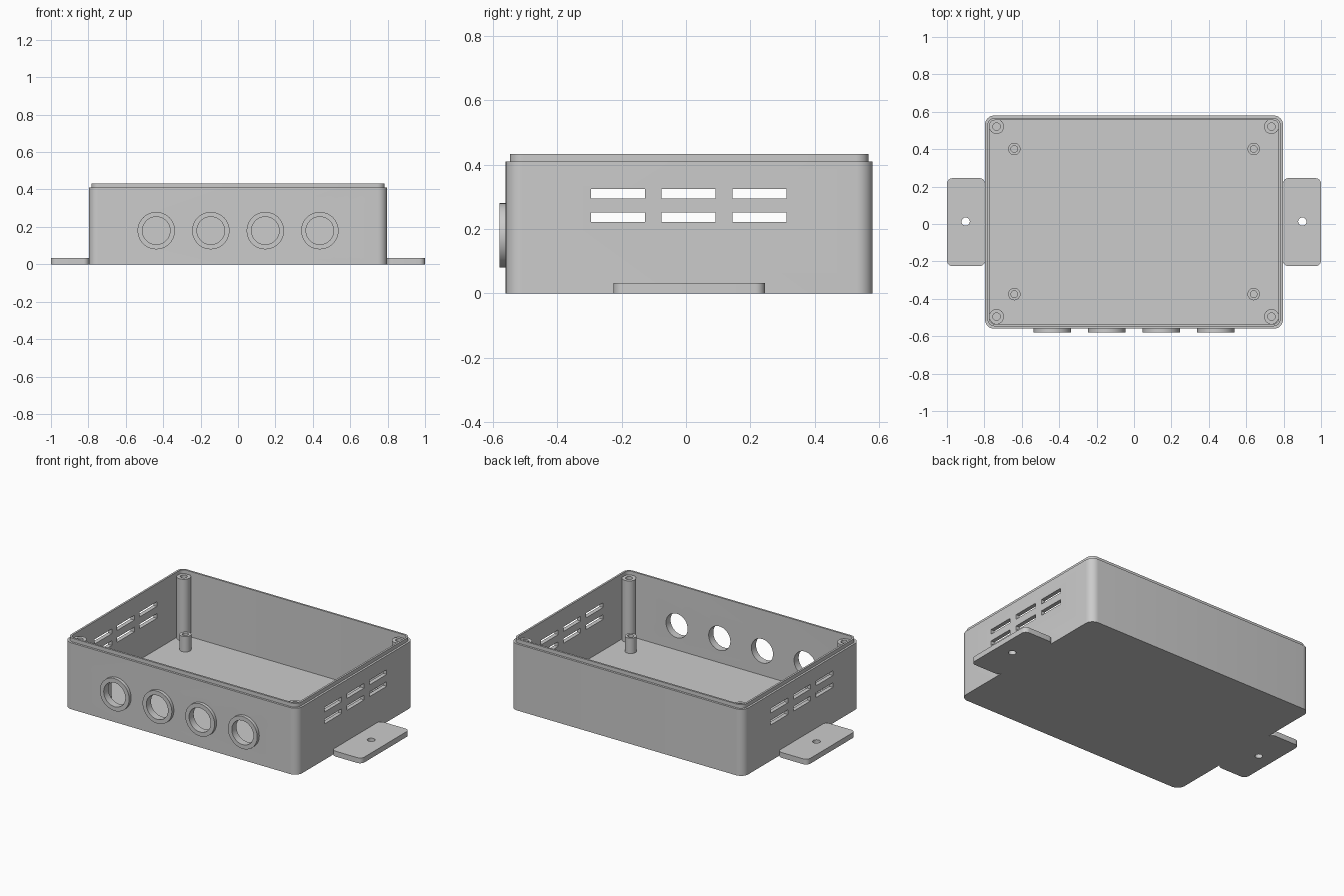
import bpy, bmesh
from math import sin, cos, pi, radians

if "Cube" in bpy.data.objects:
    bpy.data.objects.remove(bpy.data.objects["Cube"])

grey = bpy.data.materials.new("light grey plastic")
grey.use_nodes = True
colour = (0.6, 0.6, 0.6, 1)
grey.diffuse_color = colour
grey.node_tree.nodes["Principled BSDF"].inputs["Base Color"].default_value = colour

MID_Y = 0.01      # centre of the tray body
FLOOR = 0.03
STEP = 0.41       # height where the wall steps in to the lip


def loft(name, rings, loc, rot=(0, 0, 0), steps=8, closed=False):
    """Skin rounded rectangles (half x, half y, corner radius, z), bottom to top."""
    bm = bmesh.new()
    loops = []
    for hx, hy, r, z in rings:
        loop = []
        for q, (sx, sy) in enumerate([(1, 1), (-1, 1), (-1, -1), (1, -1)]):
            for i in range(steps + 1):
                a = (q + i / steps) * pi / 2
                loop.append(bm.verts.new((sx * (hx - r) + r * cos(a),
                                          sy * (hy - r) + r * sin(a), z)))
        loops.append(loop)
    pairs = list(zip(loops, loops[1:]))
    if closed:
        pairs.append((loops[-1], loops[0]))
    else:
        bm.faces.new(loops[0])
        bm.faces.new(loops[-1])
    n = len(loops[0])
    for low, high in pairs:
        for i in range(n):
            j = (i + 1) % n
            bm.faces.new((low[i], low[j], high[j], high[i]))
    bmesh.ops.remove_doubles(bm, verts=bm.verts, dist=1e-5)
    bmesh.ops.recalc_face_normals(bm, faces=bm.faces)
    mesh = bpy.data.meshes.new(name)
    bm.to_mesh(mesh)
    bm.free()
    mesh.materials.append(grey)
    obj = bpy.data.objects.new(name, mesh)
    obj.location = loc
    obj.rotation_euler = rot
    bpy.context.collection.objects.link(obj)
    return obj


def disc(r, z):
    return (r, r, r, z)


def activate(obj):
    bpy.ops.object.select_all(action='DESELECT')
    obj.select_set(True)
    bpy.context.view_layer.objects.active = obj


def cut(obj, cutters):
    for cutter in cutters:
        mod = obj.modifiers.new("cut", 'BOOLEAN')
        mod.operation, mod.solver, mod.object = 'DIFFERENCE', 'EXACT', cutter
        activate(obj)
        bpy.ops.object.modifier_apply(modifier=mod.name)
        bpy.data.objects.remove(cutter)


def smooth(obj):
    activate(obj)
    bpy.ops.object.shade_smooth_by_angle(angle=radians(30))


# Tray: outer wall, step, lip, inner wall and floor
tray = loft("tray", [
    (0.797, 0.57, 0.05, 0), (0.797, 0.57, 0.05, STEP),
    (0.784, 0.557, 0.04, STEP), (0.784, 0.557, 0.04, 0.433),
    (0.772, 0.545, 0.028, 0.433), (0.772, 0.545, 0.028, FLOOR)], (0, MID_Y, 0))

# Vent slots through both sides, cable holes through the front
cutters = []
for y in (-0.211, 0.008, 0.228):
    for z in (0.236, 0.309):
        cutters.append(loft("slot_cutter", [(1.2, 0.084, 0, -0.0145),
                                            (1.2, 0.084, 0, 0.0145)], (0, y, z), steps=1))
hole_xs = [-0.437 + 0.2915 * i for i in range(4)]
for x in hole_xs:
    cutters.append(loft("hole_cutter", [disc(0.074, -0.1), disc(0.074, 0.1)],
                        (x, -0.56, 0.18), (pi / 2, 0, 0), 10))
cut(tray, cutters)
smooth(tray)

# Raised collars around the cable holes
for i, x in enumerate(hole_xs):
    smooth(loft(f"cable_collar_{i + 1}",
                [disc(0.1, -0.002), disc(0.1, 0.02), disc(0.074, 0.02), disc(0.074, -0.002)],
                (x, -0.56, 0.18), (pi / 2, 0, 0), 10, True))

# Screw posts in the corners and short board standoffs, each with a blind hole
for side, sx in (("left", 1), ("right", -1)):
    for end, sy in (("back", 1), ("front", -1)):
        for kind, px, py, r, hole, top, depth in (
                ("screw_post", 0.735, 0.508, 0.04, 0.02, STEP, 0.2),
                ("board_standoff", 0.64, 0.388, 0.033, 0.018, 0.125, 0.08)):
            smooth(loft(f"{kind}_{end}_{side}",
                        [disc(r, FLOOR - 0.01), disc(r, top),
                         disc(hole, top), disc(hole, top - depth)],
                        (sx * px, sy * py + MID_Y + 0.003, 0), steps=6))

    # Mounting tab with a screw hole
    tab = loft(f"mounting_tab_{side}", [(0.102, 0.235, 0.03, 0), (0.102, 0.235, 0.03, 0.033)],
               (sx * 0.898, MID_Y, 0))
    cut(tab, [loft("tab_cutter", [disc(0.022, -0.1), disc(0.022, 0.1)],
                   (sx * 0.9, 0.013, 0))])
    smooth(tab)
